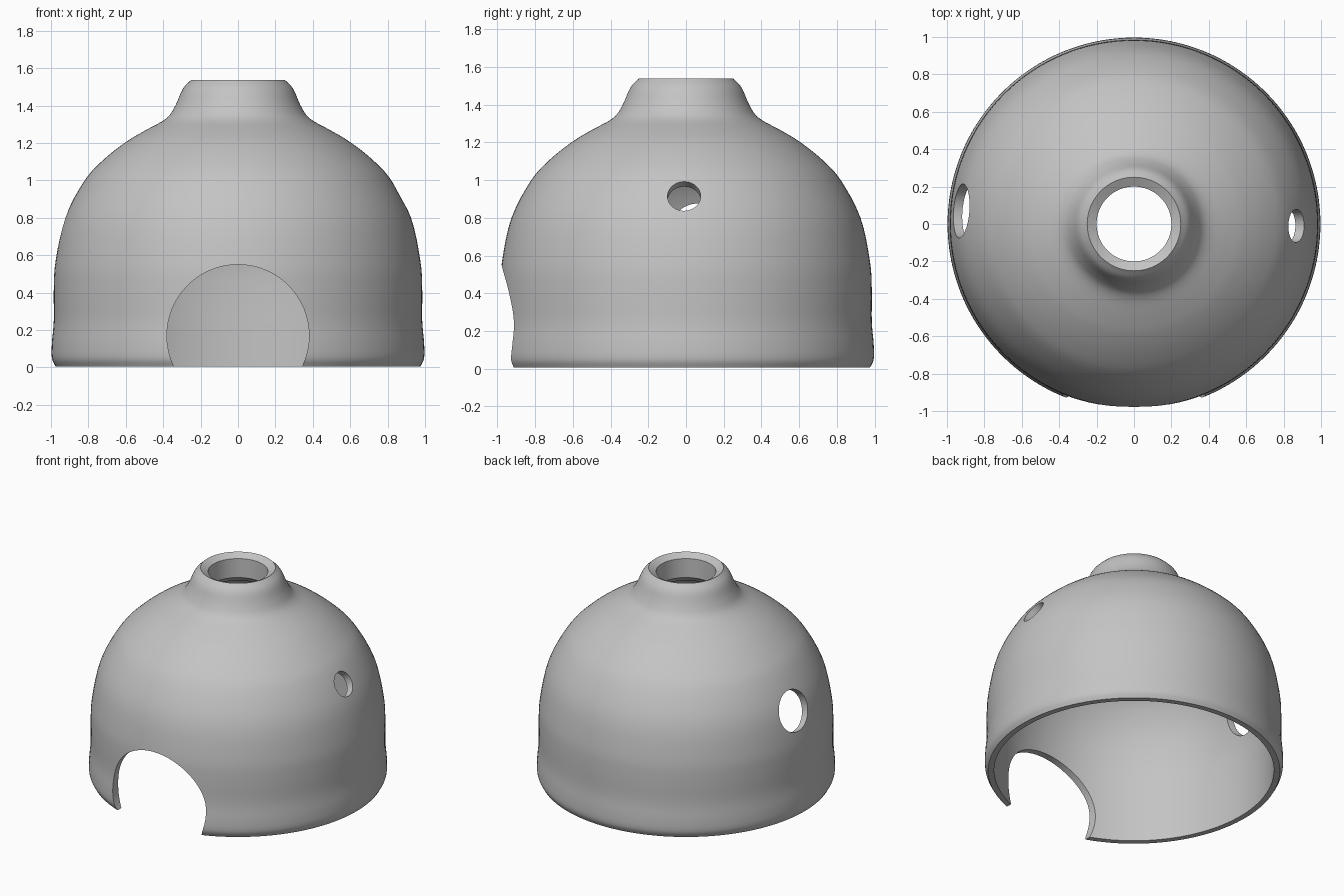
import bpy, bmesh, math
from mathutils import Vector

old = bpy.data.objects.get("Cube")
if old:
    bpy.data.objects.remove(old, do_unlink=True)

# Single plain material
grey = bpy.data.materials.new("plain grey")
grey.use_nodes = True
COLOUR = (0.55, 0.55, 0.55, 1)
grey.diffuse_color = COLOUR
grey.node_tree.nodes["Principled BSDF"].inputs["Base Color"].default_value = COLOUR


def smooth_curve(points, steps=4):
    """Catmull-Rom curve through the profile points."""
    pts = [Vector(p) for p in points]
    pts = [2 * pts[0] - pts[1]] + pts + [2 * pts[-1] - pts[-2]]
    out = []
    for a, b, c, d in zip(pts, pts[1:], pts[2:], pts[3:]):
        for i in range(steps):
            t = i / steps
            out.append(0.5 * (2 * b + (c - a) * t + (2 * a - 5 * b + 4 * c - d) * t ** 2
                              + (3 * b - a - 3 * c + d) * t ** 3))
    return out + [pts[-2]]


def lathe(name, profile, segments=128):
    """Revolve a closed (radius, height) profile around z."""
    bm = bmesh.new()
    rings = []
    for k in range(segments):
        a = 2 * math.pi * k / segments
        rings.append([bm.verts.new((r * math.cos(a), r * math.sin(a), z)) for r, z in profile])
    n = len(profile)
    for k in range(segments):
        p, q = rings[k], rings[(k + 1) % segments]
        for i in range(n):
            j = (i + 1) % n
            bm.faces.new((p[i], q[i], q[j], p[j]))
    bmesh.ops.recalc_face_normals(bm, faces=bm.faces)
    mesh = bpy.data.meshes.new(name)
    bm.to_mesh(mesh)
    bm.free()
    obj = bpy.data.objects.new(name, mesh)
    bpy.context.collection.objects.link(obj)
    mesh.materials.append(grey)
    return obj


def drill(target, name, centre, axis, radius, depth):
    """Cut a round hole through the shell."""
    bpy.ops.mesh.primitive_cylinder_add(vertices=64, radius=radius, depth=depth, location=centre)
    cutter = bpy.context.object
    cutter.name = name
    cutter.rotation_mode = 'QUATERNION'
    cutter.rotation_quaternion = Vector(axis).to_track_quat('Z', 'Y')
    cutter.data.materials.append(grey)
    cutter.hide_render = True
    cutter.hide_set(True)
    mod = target.modifiers.new(name, 'BOOLEAN')
    mod.operation = 'DIFFERENCE'
    mod.solver = 'EXACT'
    mod.object = cutter
    return cutter


# Outer dome with flared foot, then concave neck
outer = smooth_curve([(0.975, 0.005), (0.995, 0.05), (0.995, 0.13), (0.985, 0.25), (0.985, 0.42),
                      (0.975, 0.57), (0.925, 0.8), (0.82, 1.0), (0.72, 1.11), (0.6, 1.205),
                      (0.5, 1.265), (0.385, 1.33), (0.335, 1.4), (0.295, 1.49), (0.25, 1.538)])
# Chamfered opening, straight bore, then inner wall of the shell
bore = [(0.2, 1.51), (0.2, 1.37)]
inner = smooth_curve([(0.3, 1.3), (0.46, 1.225), (0.6, 1.14), (0.7, 1.05), (0.79, 0.95),
                      (0.875, 0.78), (0.925, 0.57), (0.935, 0.4), (0.935, 0.2), (0.935, 0.005)])
dome = lathe("dome_shell", [tuple(p) for p in outer] + bore + [tuple(p) for p in inner])

# Front doorway and the two round side holes
cutters = [
    drill(dome, "doorway_cutter", (0, -1, 0.17), (0, 1, 0), 0.38, 1.2),
    drill(dome, "left_hole_cutter", (0.86, -0.01, 0.91), (0.87, 0, 0.5), 0.088, 0.4),
    drill(dome, "right_hole_cutter", (-0.925, 0.07, 0.755), (-0.94, 0.07, 0.33), 0.145, 0.4),
]

# Apply the cuts and remove the helpers
bpy.ops.object.select_all(action='DESELECT')
bpy.context.view_layer.objects.active = dome
dome.select_set(True)
for mod in list(dome.modifiers):
    bpy.ops.object.modifier_apply(modifier=mod.name)
for cutter in cutters:
    bpy.data.objects.remove(cutter, do_unlink=True)
bpy.ops.object.shade_smooth_by_angle(angle=math.radians(30))
